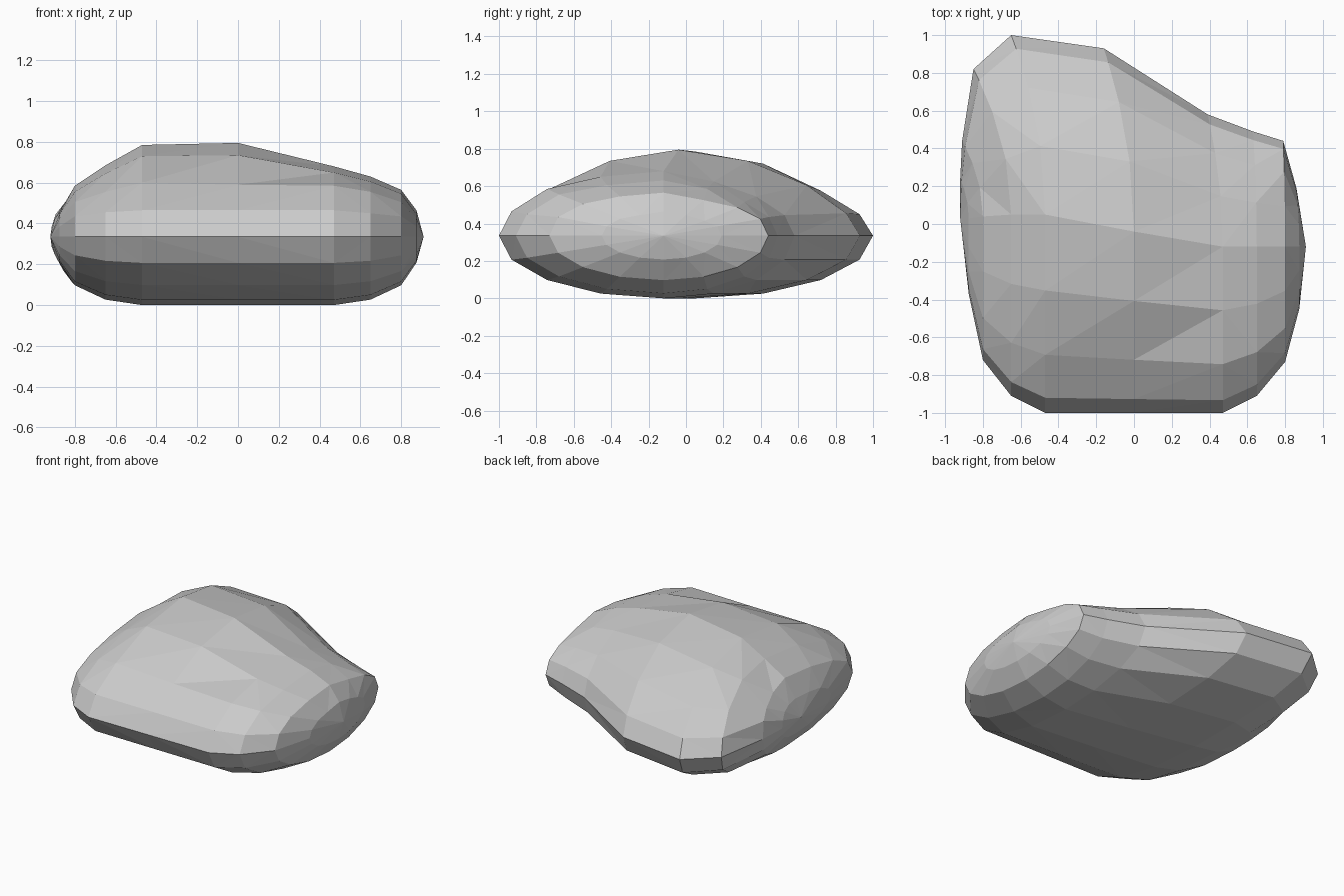
import bpy, bmesh, math

cube = bpy.data.objects.get("Cube")
if cube:
    bpy.data.objects.remove(cube, do_unlink=True)

SIDES = 16
WAIST = 0.335

# Cross-sections from right to left: x at front, x at back edge,
# front y, ridge y, back y, lower depth scale, heights over the crown front to back
SECTIONS = [
    (-0.875, -0.92, -0.37, 0.03, 0.24, 0.38, (.05, .09, .11, .12, .11, .09, .05)),
    (-0.80, -0.91, -0.72, 0.04, 0.44, 0.71, (.10, .17, .22, .25, .21, .16, .11)),
    (-0.65, -0.85, -0.91, 0.05, 0.82, 0.92, (.12, .22, .31, .35, .32, .22, .11)),
    (-0.47, -0.65, -1.00, 0.05, 1.00, 1.00, (.13, .265, .395, .45, .385, .24, .115)),
    (0.00, -0.16, -1.00, -0.04, 0.93, 1.00, (.13, .255, .40, .46, .40, .27, .12)),
    (0.47, 0.39, -1.00, -0.12, 0.58, 1.00, (.13, .25, .315, .345, .29, .21, .11)),
    (0.65, 0.63, -0.91, -0.12, 0.49, 0.92, (.115, .22, .27, .295, .25, .18, .10)),
    (0.80, 0.79, -0.73, -0.12, 0.44, 0.71, (.10, .17, .21, .23, .19, .15, .09)),
    (0.875, 0.86, -0.45, -0.12, 0.19, 0.38, (.05, .09, .11, .13, .11, .08, .05)),
]


def section_ring(bm, x, x_back, front, ridge, back, depth, crown):
    """One closed loop, starting at the front and running over the top."""
    ring = []
    for i in range(SIDES):
        angle = math.tau * i / SIDES
        reach = -math.cos(angle)
        y = ridge + reach * (back - ridge if reach > 0 else ridge - front)
        px = x + (x_back - x) * max(reach, 0) ** 2
        if 0 < i < SIDES // 2:
            z = WAIST + crown[i - 1]
        else:
            z = WAIST + WAIST * depth * min(math.sin(angle), 0)
        ring.append(bm.verts.new((px, y, z)))
    return ring


# Boulder body: loft the sections and close both ends to a point
bm = bmesh.new()
rings = [section_ring(bm, *s) for s in SECTIONS]
for a, b in zip(rings, rings[1:]):
    for i in range(SIDES):
        j = (i + 1) % SIDES
        bm.faces.new((a[i], a[j], b[j], b[i]))
for ring, tip in ((rings[0], (-0.92, 0.03, WAIST)), (rings[-1], (0.91, -0.12, WAIST))):
    pole = bm.verts.new(tip)
    for i in range(SIDES):
        bm.faces.new((ring[i], ring[(i + 1) % SIDES], pole))
bmesh.ops.triangulate(bm, faces=bm.faces[:], quad_method='SHORT_EDGE')
bmesh.ops.recalc_face_normals(bm, faces=bm.faces[:])

mesh = bpy.data.meshes.new("boulder")
bm.to_mesh(mesh)
bm.free()
boulder = bpy.data.objects.new("boulder", mesh)
bpy.context.collection.objects.link(boulder)

# Stone material
stone = bpy.data.materials.new("grey stone")
stone.use_nodes = True
colour = (0.6, 0.6, 0.6, 1.0)
stone.diffuse_color = colour
stone.node_tree.nodes["Principled BSDF"].inputs["Base Color"].default_value = colour
mesh.materials.append(stone)
